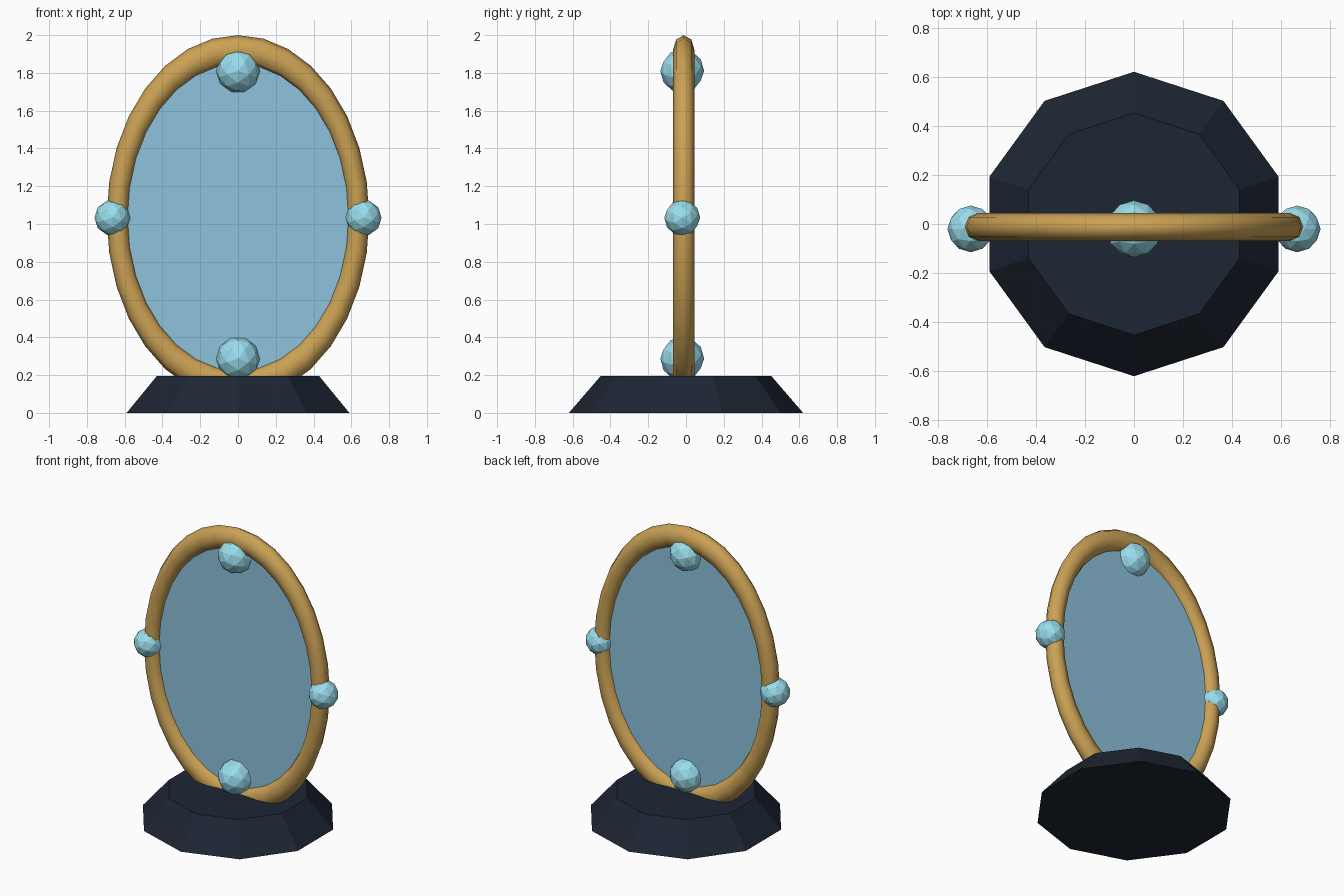
import bpy
from math import pi

if "Cube" in bpy.data.objects:
    bpy.data.objects.remove(bpy.data.objects["Cube"])

CZ = 1.035       # height of the mirror centre
STRETCH = 1.388  # vertical stretch of the oval
Y = -0.012       # depth of the frame


def material(name, rgb):
    m = bpy.data.materials.new(name)
    m.diffuse_color = (*rgb, 1)
    m.use_nodes = True
    m.node_tree.nodes["Principled BSDF"].inputs["Base Color"].default_value = m.diffuse_color
    return m


def finish(name, mat, smooth=False):
    ob = bpy.context.object
    ob.name = name
    ob.data.materials.append(mat)
    bpy.ops.object.transform_apply(location=False, rotation=True, scale=True)
    if smooth:
        bpy.ops.object.shade_smooth()
    return ob


gold = material("gold", (0.60, 0.36, 0.09))
dark = material("dark_stone", (0.012, 0.019, 0.034))
glass = material("glass", (0.27, 0.54, 0.72))
gem = material("gem", (0.32, 0.73, 0.85))

# ten-sided tapered base
bpy.ops.mesh.primitive_cone_add(vertices=10, radius1=0.62, radius2=0.452,
                                depth=0.195, location=(0, 0, 0.0975))
finish("base", dark)

# oval frame
bpy.ops.mesh.primitive_torus_add(major_segments=32, minor_segments=8,
                                 major_radius=0.638, minor_radius=0.057,
                                 location=(0, Y, CZ), rotation=(pi / 2, 0, 0))
bpy.context.object.scale = (1, STRETCH, 1)
finish("frame", gold, smooth=True)

# mirror pane
bpy.ops.mesh.primitive_cylinder_add(vertices=32, radius=0.605, depth=0.02,
                                    location=(0, Y, CZ), rotation=(pi / 2, 0, 0))
bpy.context.object.scale = (1, STRETCH, 1)
finish("mirror_pane", glass)

# gems around the frame
gems = {
    "top_gem": (0, 1.81, 0.116),
    "bottom_gem": (0, 0.287, 0.116),
    "left_gem": (-0.665, 1.033, 0.095),
    "right_gem": (0.665, 1.033, 0.095),
}
for name, (x, z, r) in gems.items():
    bpy.ops.mesh.primitive_ico_sphere_add(subdivisions=2, radius=r,
                                          location=(x, -0.02, z),
                                          rotation=(pi / 2, pi / 2, 0))
    finish(name, gem)
